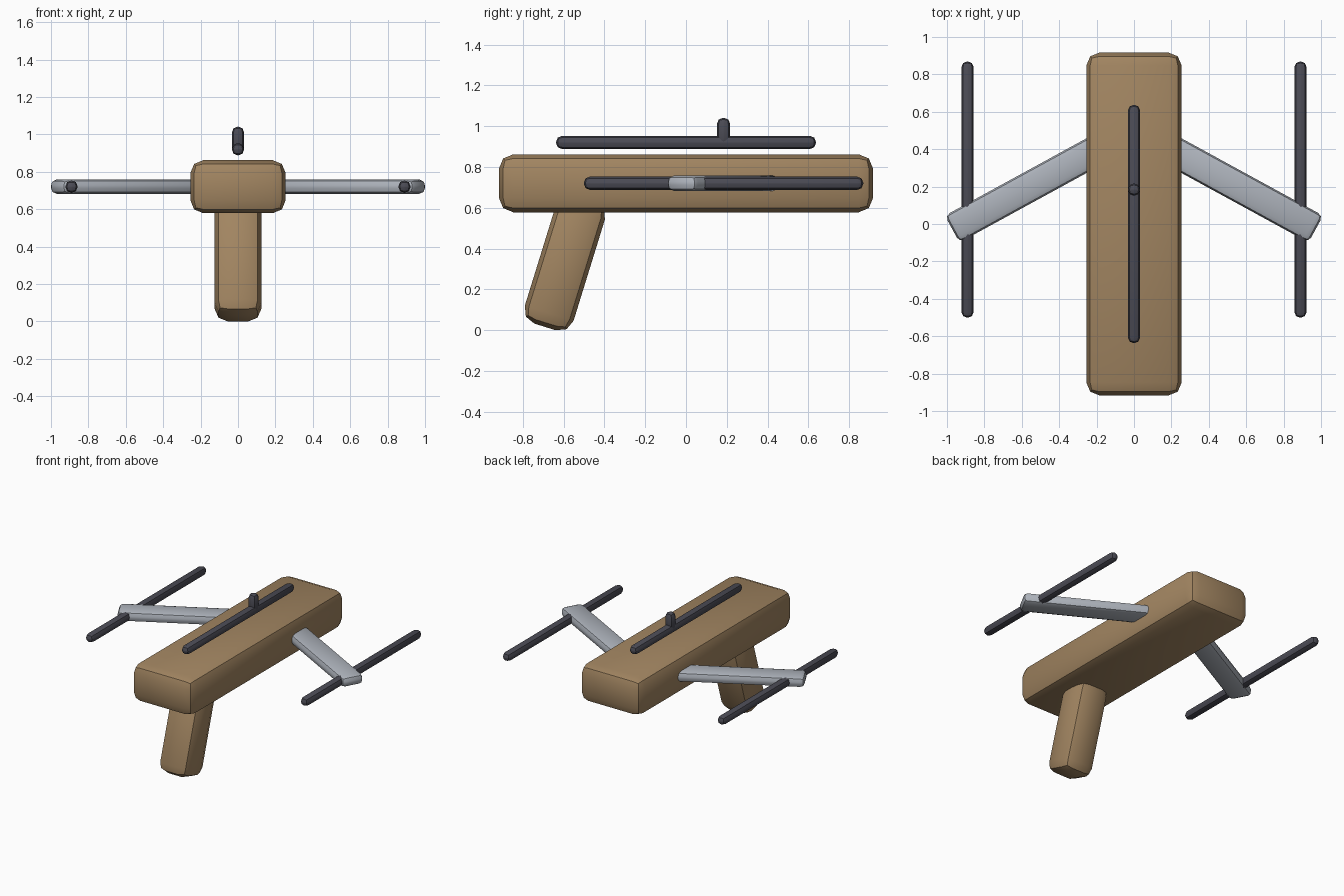
import bpy, bmesh, math
from mathutils import Euler, Matrix

if "Cube" in bpy.data.objects:
    bpy.data.objects.remove(bpy.data.objects["Cube"])


def material(name, rgb):
    m = bpy.data.materials.new(name)
    m.diffuse_color = (*rgb, 1)
    m.use_nodes = True
    m.node_tree.nodes["Principled BSDF"].inputs["Base Color"].default_value = m.diffuse_color
    return m


wood = material("wood", (0.36, 0.235, 0.12))
silver = material("silver", (0.42, 0.45, 0.50))
dark = material("dark", (0.07, 0.07, 0.09))


def rounded_box(name, centre, size, bevel, mat, rot=(0, 0, 0)):
    """Box with two-step bevelled edges, placed and turned in space."""
    bm = bmesh.new()
    bmesh.ops.create_cube(bm, size=1, matrix=Matrix.Diagonal((*size, 1)))
    bmesh.ops.bevel(bm, geom=bm.edges[:], offset=bevel, segments=2,
                    profile=0.5, affect='EDGES', clamp_overlap=True)
    mesh = bpy.data.meshes.new(name)
    bm.to_mesh(mesh)
    bm.free()
    mesh.materials.append(mat)
    ob = bpy.data.objects.new(name, mesh)
    ob.location = centre
    ob.rotation_euler = Euler(rot)
    bpy.context.collection.objects.link(ob)
    bpy.ops.object.select_all(action='DESELECT')
    ob.select_set(True)
    bpy.context.view_layer.objects.active = ob
    bpy.ops.object.shade_smooth_by_angle(angle=math.radians(30))
    return ob


# Main body
rounded_box("body", (0, 0, 0.72), (0.51, 1.833, 0.284), 0.07, wood)

# Slanted handle, its top sunk into the body
tilt, length = 0.3, 0.66
rounded_box("handle",
            (0, -0.691 + math.sin(tilt) * length / 2, 0.0163 + math.cos(tilt) * length / 2),
            (0.25, 0.25, length), 0.07, wood, (-tilt, 0, 0))

# Swept side arms, each carrying a long rod
sweep, reach = 0.5, 0.92
for side, s in (("right", 1), ("left", -1)):
    rounded_box(side + "_arm",
                (s * (0.972 - math.cos(sweep) * reach / 2),
                 -0.027 + math.sin(sweep) * reach / 2, 0.72),
                (reach, 0.163, 0.076), 0.03, silver, (0, 0, -s * sweep))
    rounded_box(side + "_rod", (s * 0.89, 0.184, 0.72), (0.065, 1.37, 0.065), 0.03, dark)

# Top rod with its small upright peg
rounded_box("top_rod", (0, 0, 0.92), (0.065, 1.274, 0.065), 0.03, dark)
rounded_box("peg", (0, 0.184, 0.97), (0.065, 0.065, 0.142), 0.03, dark)
